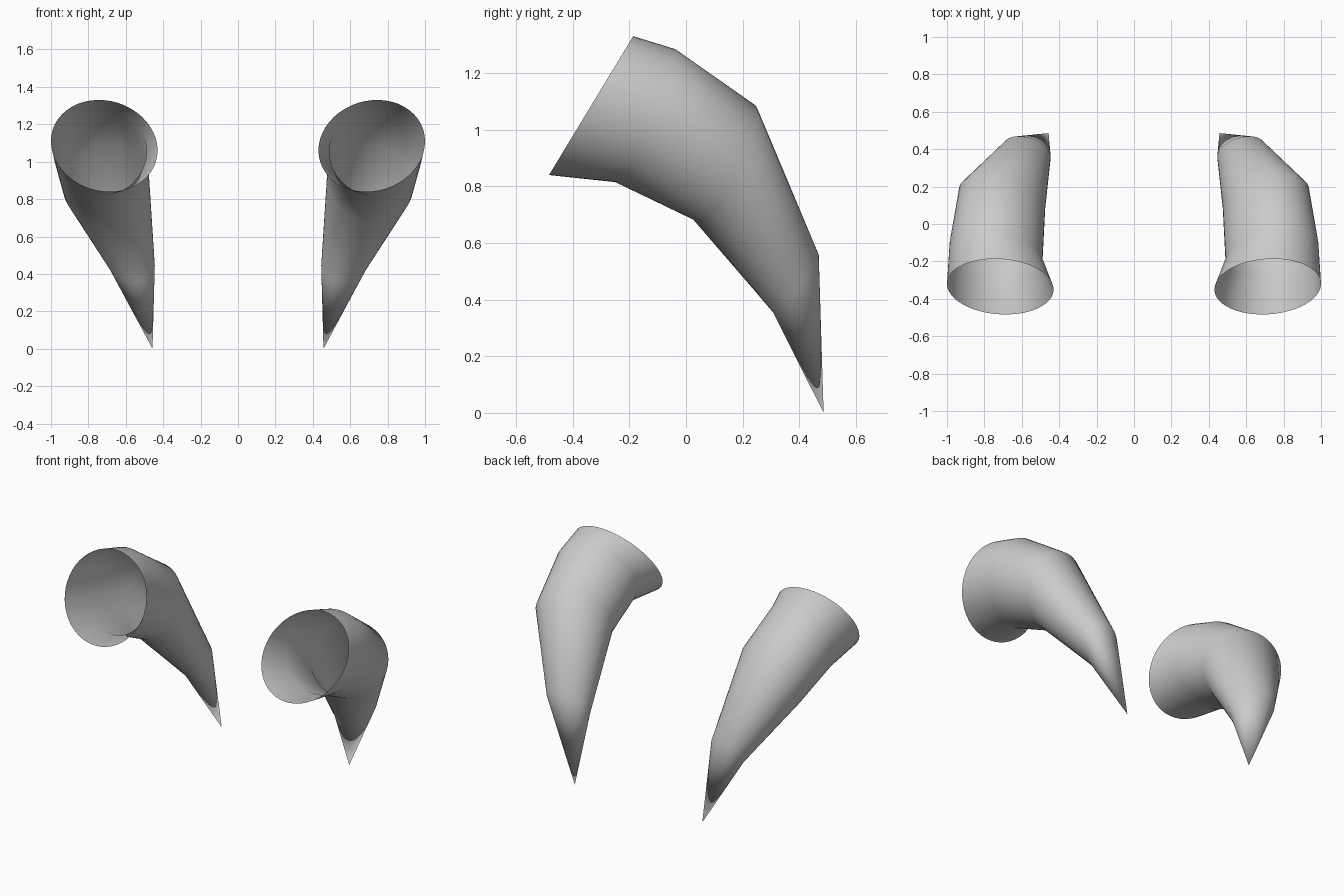
import bpy, bmesh, math
from mathutils import Vector

if "Cube" in bpy.data.objects:
    bpy.data.objects.remove(bpy.data.objects["Cube"])

SIDES = 48
# Cross-sections of the horn: centre, sideways half-axis, upright half-axis
RINGS = [
    ((0.715, -0.335, 1.085), (0.285, 0.015, 0.025), (0, 0.148, 0.244)),
    ((0.737, -0.145, 1.050), (0.248, 0.050, -0.005), (0, 0.105, 0.235)),
    ((0.705, 0.135, 0.885), (0.230, 0.055, -0.025), (0, 0.106, 0.204)),
    ((0.571, 0.388, 0.457), (0.126, 0.030, 0.012), (0, 0.075, 0.103)),
]
TIP = (0.457, 0.486, 0.0)

# Loft the open-based horn through its rings to the tip
bm = bmesh.new()
loops = []
for c, u, v in RINGS:
    loop = []
    for i in range(SIDES):
        t = 2 * math.pi * i / SIDES
        loop.append(bm.verts.new(Vector(c) + Vector(u) * math.cos(t) + Vector(v) * math.sin(t)))
    loops.append(loop)
tip = bm.verts.new(TIP)
for i in range(SIDES):
    j = (i + 1) % SIDES
    for a, b in zip(loops, loops[1:]):
        bm.faces.new((a[i], b[i], b[j], a[j]))
    bm.faces.new((loops[-1][i], tip, loops[-1][j]))
for f in bm.faces:
    f.smooth = True
    f.normal_update()
# Make sure the walls face away from the horn's axis
probe = loops[0][0].link_faces[0]
if probe.normal.dot(loops[0][0].co - Vector(RINGS[0][0])) < 0:
    bmesh.ops.reverse_faces(bm, faces=bm.faces[:])
mesh = bpy.data.meshes.new("horns")
bm.to_mesh(mesh)
bm.free()

# Mirror across the middle to get the pair
horns = bpy.data.objects.new("horns", mesh)
bpy.context.collection.objects.link(horns)
mirror = horns.modifiers.new("pair", 'MIRROR')
mirror.use_axis = (True, False, False)
mirror.use_mirror_merge = False
